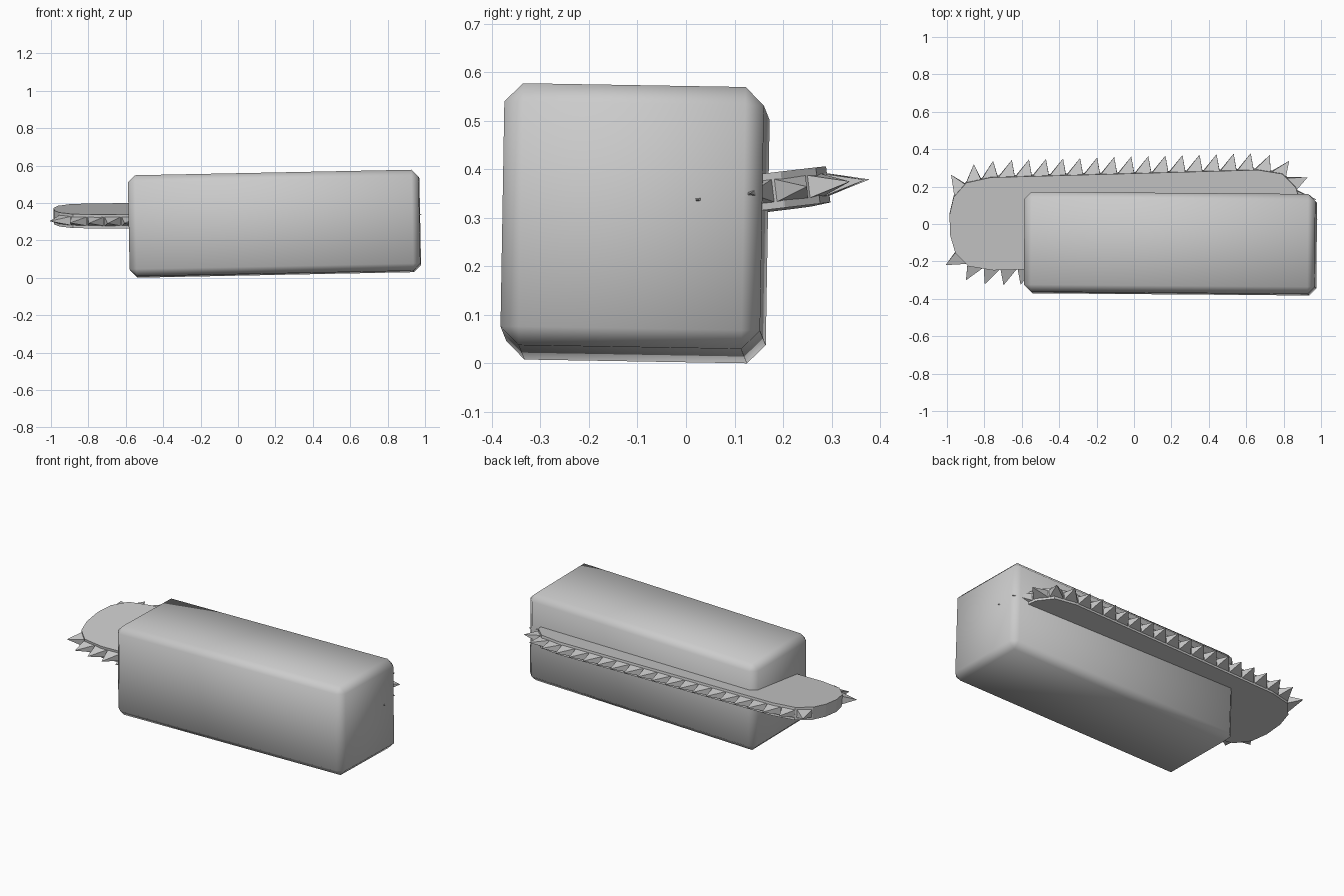
import bpy, bmesh
from mathutils import Vector

if "Cube" in bpy.data.objects:
    bpy.data.objects.remove(bpy.data.objects["Cube"])

BAR_LOC, BAR_ROT = (-0.045, 0.025, 0.335), (0.12, -0.006, 0.028)
HALF, THICK = 0.715, 0.075
TEETH, TOOTH_H, TOOTH_W = 45, 0.087, 0.05


def make_object(name, bm, loc, rot):
    bmesh.ops.recalc_face_normals(bm, faces=bm.faces[:])
    me = bpy.data.meshes.new(name)
    bm.to_mesh(me)
    bm.free()
    ob = bpy.data.objects.new(name, me)
    ob.location, ob.rotation_euler = loc, rot
    bpy.context.collection.objects.link(ob)
    return ob


# body: softly chamfered, slightly tilted block
bm = bmesh.new()
bmesh.ops.create_cube(bm, size=1)
bmesh.ops.scale(bm, vec=(1.555, 0.535, 0.54), verts=bm.verts[:])
bmesh.ops.bevel(bm, geom=bm.edges[:], offset=0.038, segments=1, affect='EDGES')
for f in bm.faces:
    f.smooth = True
make_object("body", bm, (0.195, -0.105, 0.289), (-0.017, -0.02, -0.008))

# bar outline: rounded end mirrored to all four corners, clockwise
q = [(0, .25), (.13, .225), (.20, .15), (.225, .055)]
right = [(HALF + x, y) for x, y in q] + [(HALF + x, -y) for x, y in reversed(q)]
left = [(-x, -y) for x, y in right]
outline = [Vector(p) for p in right + left]

# saw bar
bm = bmesh.new()
face = bm.faces.new([bm.verts.new((p.x, p.y, -THICK / 2)) for p in outline])
ext = bmesh.ops.extrude_face_region(bm, geom=[face])
bmesh.ops.translate(bm, vec=(0, 0, THICK),
                    verts=[v for v in ext["geom"] if isinstance(v, bmesh.types.BMVert)])
make_object("saw_bar", bm, BAR_LOC, BAR_ROT)

# chain path: everything except the bare left tip
path = outline[13:] + outline[:11]
lengths = [(b - a).length for a, b in zip(path, path[1:])]
total = sum(lengths)


def point_at(s):
    for a, b, d in zip(path, path[1:], lengths):
        if s <= d:
            return a.lerp(b, s / d)
        s -= d
    return path[-1].copy()


# teeth: forward-leaning four-sided pyramids
bm = bmesh.new()
for i in range(TEETH):
    a = point_at(total * i / TEETH)
    b = point_at(total * (i + 1) / TEETH)
    t = (b - a).normalized()
    n = Vector((-t.y, t.x))
    tip = a.lerp(b, 0.85) + n * TOOTH_H
    a, b = a - n * 0.006, b - n * 0.006
    base = [bm.verts.new((p.x, p.y, z * TOOTH_W / 2))
            for p, z in ((a, -1), (b, -1), (b, 1), (a, 1))]
    top = bm.verts.new((tip.x, tip.y, 0))
    bm.faces.new(base)
    for k in range(4):
        bm.faces.new((base[k], base[(k + 1) % 4], top))
make_object("saw_teeth", bm, BAR_LOC, BAR_ROT)
